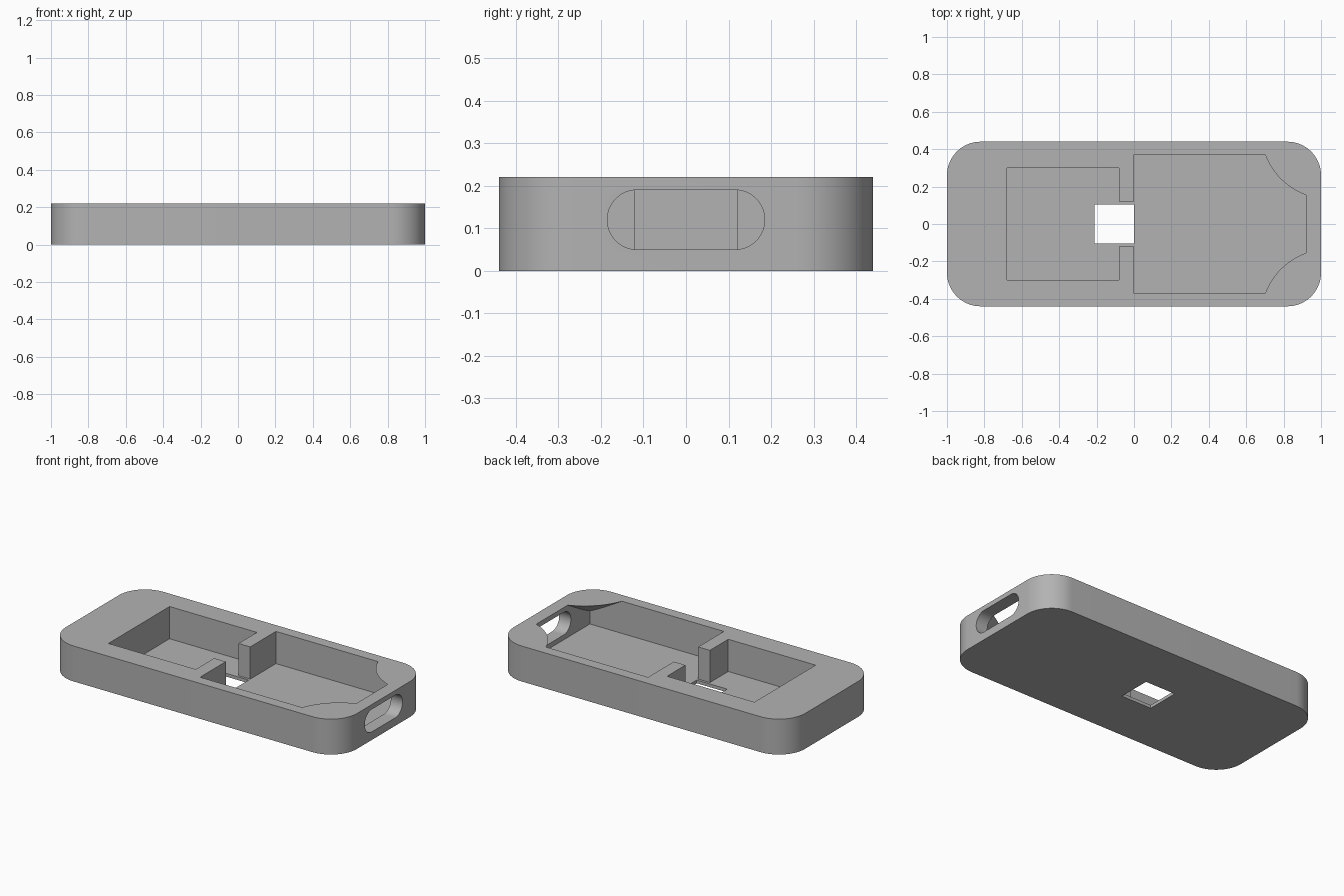
import bpy
import bmesh
import math

cube = bpy.data.objects.get("Cube")
if cube:
    bpy.data.objects.remove(cube, do_unlink=True)

LENGTH, WIDTH, HEIGHT = 2.0, 0.88, 0.22
FLOOR = 0.02

grey = bpy.data.materials.new("plain_grey")
grey.use_nodes = True
grey.diffuse_color = (0.45, 0.45, 0.45, 1)
grey.node_tree.nodes["Principled BSDF"].inputs["Base Color"].default_value = (0.45, 0.45, 0.45, 1)


def prism(name, outline, start, end, axis="z"):
    """Extrude a closed 2D outline along z, or along x with the outline in y-z."""
    bm = bmesh.new()
    place = (lambda a, b, c: (a, b, c)) if axis == "z" else (lambda a, b, c: (c, a, b))
    face = bm.faces.new([bm.verts.new(place(a, b, start)) for a, b in outline])
    top = bmesh.ops.extrude_face_region(bm, geom=[face])["geom"]
    for v in top:
        if isinstance(v, bmesh.types.BMVert):
            v.co["xyz".index(axis)] = end
    bmesh.ops.recalc_face_normals(bm, faces=bm.faces)
    mesh = bpy.data.meshes.new(name)
    bm.to_mesh(mesh)
    bm.free()
    obj = bpy.data.objects.new(name, mesh)
    bpy.context.collection.objects.link(obj)
    mesh.materials.append(grey)
    return obj


def rounded_rect(width, height, radius, centre=(0, 0), steps=16):
    points = []
    for i, (sx, sy) in enumerate([(1, 1), (-1, 1), (-1, -1), (1, -1)]):
        for k in range(steps + 1):
            a = math.pi / 2 * (i + k / steps)
            points.append((centre[0] + sx * (width / 2 - radius) + radius * math.cos(a),
                           centre[1] + sy * (height / 2 - radius) + radius * math.sin(a)))
    return points


def cut(target, cutter):
    """Subtract the cutter from the target and discard it."""
    mod = target.modifiers.new("cut", "BOOLEAN")
    mod.operation = "DIFFERENCE"
    mod.solver = "EXACT"
    mod.object = cutter
    bpy.context.view_layer.objects.active = target
    bpy.ops.object.modifier_apply(modifier=mod.name)
    bpy.data.objects.remove(cutter, do_unlink=True)


# Outer tray body
tray = prism("tray_body", rounded_rect(LENGTH, WIDTH, 0.18), 0, HEIGHT)

# Two pockets joined by a narrow passage between the divider stubs
half = [(-0.68, 0.30), (-0.08, 0.30), (-0.08, 0.12), (0, 0.12), (0, 0.372), (0.92, 0.372)]
pocket = prism("pocket_cutter", half + [(x, -y) for x, y in reversed(half)], FLOOR, HEIGHT + 0.02)

# Conical overhangs left standing in the pocket's end corners
SLOPE, TOP_RADIUS, CONE_TOP = 0.63, 0.37, HEIGHT + 0.03
for side in (1, -1):
    bpy.ops.mesh.primitive_cone_add(
        vertices=96, depth=CONE_TOP,
        radius1=TOP_RADIUS - HEIGHT / SLOPE,
        radius2=TOP_RADIUS + (CONE_TOP - HEIGHT) / SLOPE,
        location=(1.047, side * 0.502, CONE_TOP / 2))
    cone = bpy.context.object
    cone.data.materials.append(grey)
    cut(pocket, cone)
cut(tray, pocket)

# Square window through the floor
cut(tray, prism("window_cutter", [(-0.21, -0.105), (0, -0.105), (0, 0.105), (-0.21, 0.105)], -0.1, 0.1))

# Rounded port slot through the end wall
cut(tray, prism("port_cutter", rounded_rect(0.37, 0.14, 0.0695, (0, 0.12)), 0.9, 1.1, axis="x"))

# Smooth the round surfaces and keep the edges crisp
bpy.ops.object.select_all(action="DESELECT")
tray.select_set(True)
bpy.context.view_layer.objects.active = tray
bpy.ops.object.shade_smooth_by_angle(angle=math.radians(30))
